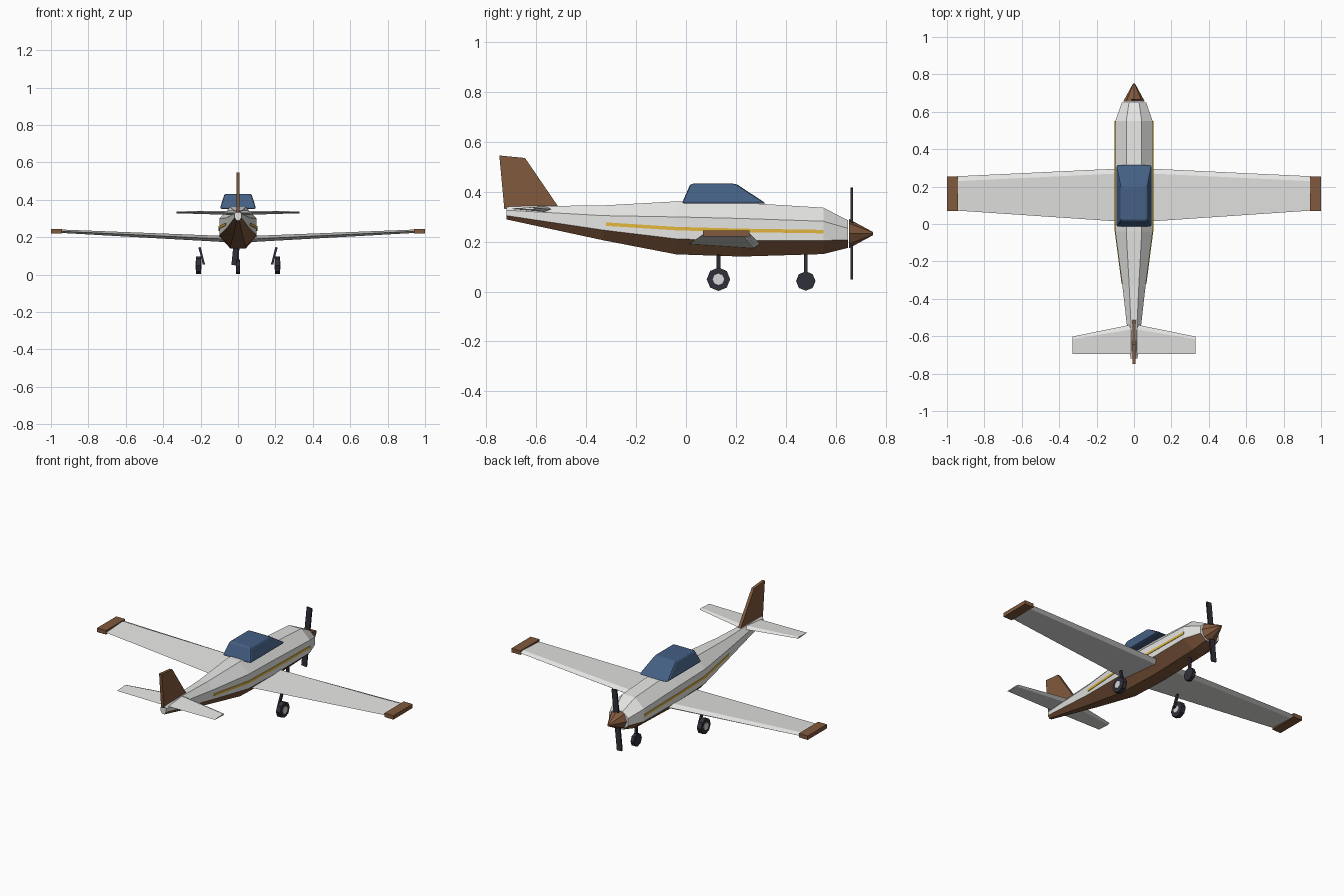
import bpy, bmesh, math
from mathutils import Matrix, Vector

if "Cube" in bpy.data.objects:
    bpy.data.objects.remove(bpy.data.objects["Cube"])


def mat(name, r, g, b):
    m = bpy.data.materials.new(name)
    m.diffuse_color = (r, g, b, 1)
    m.use_nodes = True
    m.node_tree.nodes["Principled BSDF"].inputs["Base Color"].default_value = m.diffuse_color
    return m


WHITE = mat("white paint", 0.78, 0.78, 0.77)
BROWN = mat("brown paint", 0.22, 0.1, 0.047)
BLUE = mat("blue glass", 0.058, 0.115, 0.23)
YELLOW = mat("yellow stripe", 0.75, 0.47, 0.045)
BLACK = mat("dark rubber", 0.03, 0.03, 0.042)
GRAY = mat("hub gray", 0.68, 0.68, 0.7)


def finish(name, bm, *mats):
    bmesh.ops.recalc_face_normals(bm, faces=bm.faces)
    me = bpy.data.meshes.new(name)
    bm.to_mesh(me)
    bm.free()
    for m in mats:
        me.materials.append(m)
    ob = bpy.data.objects.new(name, me)
    bpy.context.collection.objects.link(ob)
    return ob


def loft(name, sections, *mats, rule=None):
    """Skin a row of equal-length closed sections and cap both ends."""
    bm = bmesh.new()
    rings = [[bm.verts.new(p) for p in s] for s in sections]
    n = len(rings[0])
    for a, b in zip(rings, rings[1:]):
        for i in range(n):
            j = (i + 1) % n
            f = bm.faces.new((a[i], a[j], b[j], b[i]))
            f.material_index = rule(i) if rule else 0
    bm.faces.new(rings[0])
    bm.faces.new(rings[-1])
    return finish(name, bm, *mats)


def mirror(ob):
    ob.modifiers.new("mirror", 'MIRROR').use_axis = (True, False, False)
    return ob


def box(name, center, size, m, rot=None):
    bm = bmesh.new()
    M = Matrix.Translation(center) @ (rot or Matrix()) @ Matrix.Diagonal((*size, 1))
    bmesh.ops.create_cube(bm, size=1, matrix=M)
    return finish(name, bm, m)


def cone(name, center, r1, r2, depth, m, rot, sides=8):
    bm = bmesh.new()
    bmesh.ops.create_cone(bm, cap_ends=True, segments=sides, radius1=r1, radius2=r2,
                          depth=depth, matrix=Matrix.Translation(center) @ rot)
    return finish(name, bm, m)


# Fuselage: octagon stations (y, centre z, half width, half height), lower three faces brown
stations = [(-0.72, 0.315, 0.018, 0.026), (-0.33, 0.275, 0.062, 0.07),
            (-0.04, 0.255, 0.1, 0.106), (0.22, 0.248, 0.1, 0.108),
            (0.55, 0.243, 0.1, 0.093), (0.65, 0.23, 0.065, 0.055)]
k = 1 / math.cos(math.pi / 8)
angles = [math.radians(22.5 + 45 * i) for i in range(8)]
loft("fuselage", [[(w * k * math.cos(a), y, z + h * k * math.sin(a)) for a in angles]
                  for y, z, w, h in stations],
     WHITE, BROWN, rule=lambda i: int(4 <= i <= 6))

# Side stripe following the body
path = [(-0.32, 0.27, 0.0635), (-0.04, 0.252, 0.1), (0.22, 0.245, 0.1), (0.55, 0.24, 0.1)]
mirror(loft("side_stripe", [[(x - 0.004, y, z - 0.007), (x + 0.003, y, z - 0.007),
                             (x + 0.003, y, z + 0.007), (x - 0.004, y, z + 0.007)]
                            for y, z, x in path], YELLOW))


def foil(x, lead, trail, z, t, bevel=0.026):
    """Four-point wing section: leading edge, top, trailing edge, bottom."""
    return [(x, lead, z), (x, lead - bevel, z + t), (x, trail, z), (x, lead - bevel, z - t)]


# Wings and tips
mirror(loft("wing", [foil(0, 0.3, 0.008, 0.187, 0.017), foil(0.95, 0.255, 0.072, 0.232, 0.009)],
            WHITE))
mirror(box("wing_tip", (0.97, 0.162, 0.233), (0.06, 0.186, 0.024), BROWN))

# Tail surfaces
mirror(loft("tailplane", [foil(0, -0.535, -0.695, 0.33, 0.012),
                          foil(0.33, -0.602, -0.695, 0.333, 0.005, 0.014)], WHITE))
fin = [(-0.728, 0.33), (-0.505, 0.33), (-0.645, 0.535), (-0.748, 0.545)]
loft("tail_fin", [[(x, y, z) for y, z in fin] for x in (-0.009, 0.009)], BROWN)

# Canopy: tapered block with softened edges
canopy = loft("canopy", [
    [(-0.097, -0.017, 0.352), (0.097, -0.017, 0.352), (0.097, 0.322, 0.352), (-0.097, 0.322, 0.352)],
    [(-0.072, 0.018, 0.432), (0.072, 0.018, 0.432), (0.072, 0.2, 0.432), (-0.072, 0.2, 0.432)]],
    BLUE)
bev = canopy.modifiers.new("soft edges", 'BEVEL')
bev.width, bev.segments, bev.limit_method = 0.01, 2, 'NONE'

# Spinner and propeller
ALONG_Y = Matrix.Rotation(-math.pi / 2, 4, 'X')
ALONG_X = Matrix.Rotation(math.pi / 2, 4, 'Y')
cone("spinner", (0, 0.702, 0.232), 0.058, 0.006, 0.096, BROWN, ALONG_Y)
box("propeller", (0, 0.664, 0.232), (0.034, 0.009, 0.366), BLACK, Matrix.Rotation(0.1, 4, 'Y'))

# Landing gear
mirror(cone("main_wheel", (0.211, 0.13, 0.049), 0.047, 0.047, 0.028, BLACK, ALONG_X))
mirror(cone("main_wheel_hub", (0.211, 0.13, 0.049), 0.023, 0.023, 0.034, GRAY, ALONG_X))
mirror(box("main_strut", (0.194, 0.13, 0.1), (0.012, 0.015, 0.095), BLACK,
           Matrix.Rotation(0.25, 4, 'Y')))
cone("nose_wheel", (0, 0.48, 0.042), 0.039, 0.039, 0.022, BLACK, ALONG_X)
box("nose_strut", (0, 0.48, 0.112), (0.012, 0.014, 0.1), BLACK)
